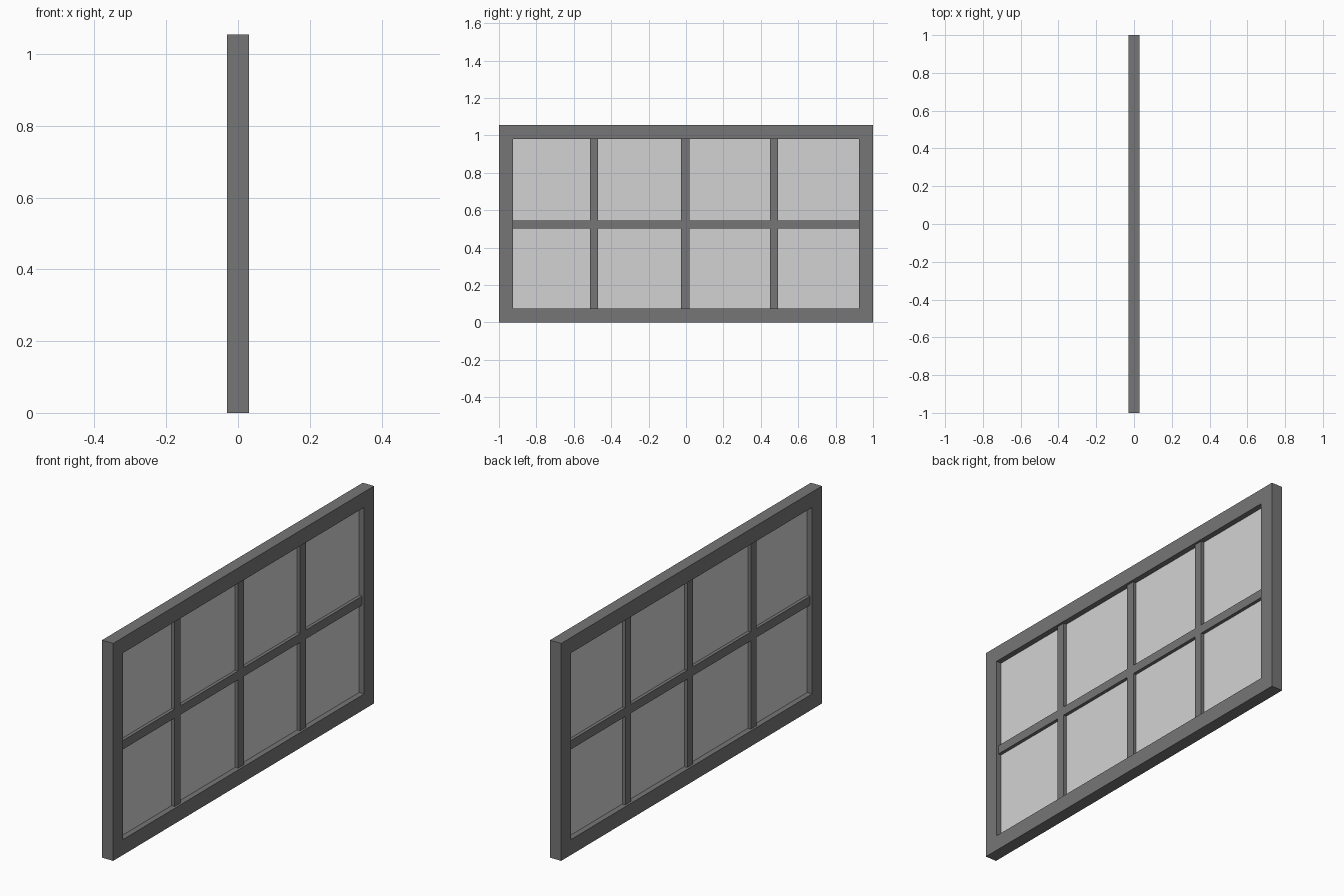
import bpy
import bmesh

cube = bpy.data.objects.get("Cube")
if cube:
    bpy.data.objects.remove(cube, do_unlink=True)


def make_material(name, value):
    mat = bpy.data.materials.new(name)
    mat.use_nodes = True
    color = (value, value, value, 1.0)
    mat.diffuse_color = color
    mat.node_tree.nodes["Principled BSDF"].inputs["Base Color"].default_value = color
    return mat


frame_grey = make_material("dark grey frame", 0.18)
glass_grey = make_material("light grey glass", 0.65)

HEIGHT = 1.055
BORDER = 0.075
FRAME_DEPTH = 0.06
BAR_DEPTH = 0.038
BAR_WIDTH = 0.043
GLASS_DEPTH = 0.006
RAIL_Z = 0.525
BAR_YS = (-0.491, -0.004, 0.471)
inner_y = 1.0 - BORDER
inner_top = HEIGHT - BORDER


def add_object(name, bm, mat):
    bmesh.ops.recalc_face_normals(bm, faces=bm.faces)
    mesh = bpy.data.meshes.new(name)
    bm.to_mesh(mesh)
    bm.free()
    mesh.materials.append(mat)
    obj = bpy.data.objects.new(name, mesh)
    bpy.context.collection.objects.link(obj)
    return obj


def add_box(name, depth, y0, y1, z0, z1, mat):
    bm = bmesh.new()
    bmesh.ops.create_cube(bm, size=1.0)
    bmesh.ops.scale(bm, vec=(depth, y1 - y0, z1 - z0), verts=bm.verts)
    bmesh.ops.translate(bm, vec=(0, (y0 + y1) / 2, (z0 + z1) / 2), verts=bm.verts)
    return add_object(name, bm, mat)


# Outer frame: rectangular section swept around the opening
bm = bmesh.new()
section = ((-1, 0), (1, 0), (1, BORDER), (-1, BORDER))
loops = []
for side, inset in section:
    x, y = side * FRAME_DEPTH / 2, 1.0 - inset
    low, high = inset, HEIGHT - inset
    loops.append([bm.verts.new((x, cy, cz))
                  for cy, cz in ((-y, low), (y, low), (y, high), (-y, high))])
for i in range(4):
    a, b = loops[i], loops[(i + 1) % 4]
    for j in range(4):
        k = (j + 1) % 4
        bm.faces.new((a[j], a[k], b[k], b[j]))
add_object("outer_frame", bm, frame_grey)

# Glass sheet set in the middle of the frame
add_box("glass_pane", GLASS_DEPTH, -inner_y, inner_y, BORDER, inner_top, glass_grey)

# Horizontal glazing bar
half = BAR_WIDTH / 2
add_box("horizontal_bar", BAR_DEPTH, -inner_y, inner_y,
        RAIL_Z - half, RAIL_Z + half, frame_grey)

# Vertical glazing bars, butted against the horizontal bar
for number, y in enumerate(BAR_YS, 1):
    add_box(f"lower_vertical_bar_{number}", BAR_DEPTH, y - half, y + half,
            BORDER, RAIL_Z - half, frame_grey)
    add_box(f"upper_vertical_bar_{number}", BAR_DEPTH, y - half, y + half,
            RAIL_Z + half, inner_top, frame_grey)
